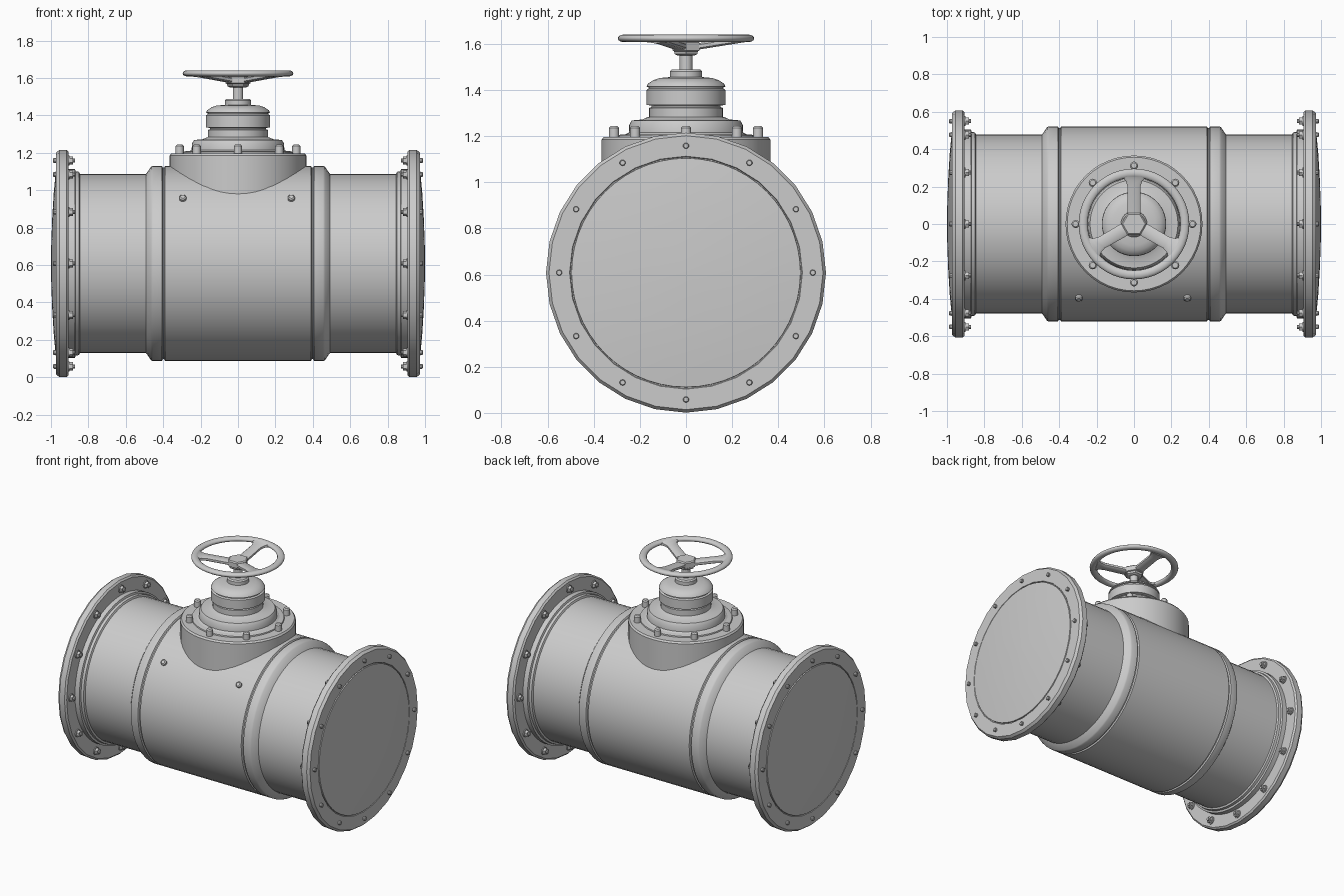
import bpy, bmesh
from math import sin, cos, pi, radians, sqrt
from mathutils import Matrix, Vector

if "Cube" in bpy.data.objects:
    bpy.data.objects.remove(bpy.data.objects["Cube"])

CZ = 0.608  # height of the pipe axis


def finish(name, bm, angle=32):
    bmesh.ops.recalc_face_normals(bm, faces=bm.faces)
    me = bpy.data.meshes.new(name)
    bm.to_mesh(me)
    bm.free()
    ob = bpy.data.objects.new(name, me)
    bpy.context.collection.objects.link(ob)
    bpy.ops.object.select_all(action='DESELECT')
    ob.select_set(True)
    bpy.context.view_layer.objects.active = ob
    bpy.ops.object.shade_smooth_by_angle(angle=radians(angle))
    return ob


def add_lathe(bm, profile, n, mat=Matrix()):
    """Revolve (height, radius) points about local z; end rings are capped."""
    rings = [[bm.verts.new(mat @ Vector((r * cos(2 * pi * i / n), r * sin(2 * pi * i / n), h)))
              for i in range(n)] for h, r in profile]
    for a, b in zip(rings, rings[1:]):
        for i in range(n):
            j = (i + 1) % n
            bm.faces.new((a[i], a[j], b[j], b[i]))
    bm.faces.new(rings[0])
    bm.faces.new(rings[-1])


def lathe(name, profile, n=56, mat=Matrix()):
    bm = bmesh.new()
    add_lathe(bm, profile, n, mat)
    return finish(name, bm)


def along_x(side, offset=Vector((0, 0, 0))):
    """Local z pointing out along +x or -x, on the pipe axis."""
    return (Matrix.Translation(Vector((0, 0, CZ)) + offset)
            @ Matrix.Rotation(side * pi / 2, 4, 'Y'))


# Main body with grooves and chamfered collars
half = [(0.39, 0.522), (0.395, 0.512), (0.402, 0.512), (0.407, 0.522),
        (0.455, 0.522), (0.465, 0.517), (0.492, 0.478), (0.492, 0.46)]
body = [(-h, r) for h, r in reversed(half)] + half
lathe("valve_body", body, 56, along_x(1))

for side, word in ((1, "right"), (-1, "left")):
    # Pipe with the weld collar next to the flange
    lathe(word + "_pipe", [(0.44, 0.478), (0.845, 0.478), (0.85, 0.49), (0.868, 0.492),
                           (0.872, 0.505), (0.89, 0.505), (0.91, 0.505)], 56, along_x(side))
    # End flange
    lathe(word + "_flange", [(0.906, 0.47), (0.906, 0.596), (0.916, 0.607), (0.955, 0.607),
                             (0.972, 0.594), (0.972, 0.505), (0.966, 0.502), (0.966, 0.3)],
          28, along_x(side))
    # Slightly domed end plate
    lathe(word + "_end_plate", [(0.96, 0.498), (0.974, 0.496), (0.985, 0.38),
                                (0.993, 0.25), (0.998, 0.12), (1.0, 0.03)], 56, along_x(side))
    # Ring of flange bolts: washer, hex nut, shank and tip on the outer face
    bm = bmesh.new()
    for k in range(12):
        a = k * pi / 6
        m = along_x(side, Vector((0, 0.55 * cos(a), 0.55 * sin(a))))
        add_lathe(bm, [(0.91, 0.027), (0.9, 0.027)], 16, m)
        add_lathe(bm, [(0.902, 0.022), (0.882, 0.022)], 6, m)
        add_lathe(bm, [(0.885, 0.011), (0.872, 0.011)], 10, m)
        add_lathe(bm, [(0.965, 0.013), (0.985, 0.013), (0.988, 0.01)], 10, m)
    finish(word + "_flange_bolts", bm)

# Saddle that carries the bonnet
lathe("saddle", [(0.9, 0.366), (1.185, 0.366), (1.196, 0.357), (1.196, 0.1)], 48)

# Bonnet: base plate, stepped gland and domed cap
lathe("bonnet", [(1.18, 0.27), (1.205, 0.268), (1.215, 0.248), (1.25, 0.246), (1.268, 0.235),
                 (1.272, 0.19), (1.28, 0.172), (1.284, 0.16), (1.322, 0.16), (1.326, 0.15),
                 (1.332, 0.15), (1.336, 0.172), (1.4, 0.172), (1.406, 0.162), (1.412, 0.162),
                 (1.415, 0.171), (1.427, 0.165), (1.443, 0.142), (1.452, 0.115),
                 (1.456, 0.07), (1.48, 0.07), (1.488, 0.062), (1.488, 0.02)], 48)

# Stepped seal ring under the bonnet
lathe("bonnet_gasket", [(1.19, 0.295), (1.204, 0.292), (1.208, 0.28), (1.208, 0.2)], 48)

# Bonnet bolts
bm = bmesh.new()
for k in range(8):
    a = k * pi / 4
    m = Matrix.Translation((0.312 * cos(a), 0.312 * sin(a), 0))
    add_lathe(bm, [(1.18, 0.022), (1.235, 0.022), (1.243, 0.015)], 12, m)
finish("bonnet_bolts", bm)

# Two small plugs on the front of the body
bm = bmesh.new()
for x in (-0.295, 0.285):
    d = Vector((0, -0.75, 0.66)).normalized()
    m = Matrix.Translation(Vector((x, 0, CZ))) @ d.to_track_quat('Z', 'Y').to_matrix().to_4x4()
    add_lathe(bm, [(0.5, 0.019), (0.535, 0.019), (0.541, 0.012)], 14, m)
finish("front_plugs", bm)

# Stem and handwheel hub
lathe("stem", [(1.47, 0.028), (1.57, 0.028)], 20)
lathe("wheel_hub", [(1.55, 0.045), (1.556, 0.056), (1.568, 0.06), (1.572, 0.068),
                    (1.605, 0.068), (1.612, 0.06)], 6)

# Handwheel rim: flattened torus
bpy.ops.mesh.primitive_torus_add(major_segments=48, minor_segments=12, major_radius=0.272,
                                 minor_radius=0.024, location=(0, 0, 1.624))
rim = bpy.context.object
rim.name = "wheel_rim"
rim.scale.z = 0.68
bpy.ops.object.shade_smooth()

# Three spokes dropping from rim to hub, flared at the rim
bm = bmesh.new()
outline = [(0.04, 0.036), (0.2, 0.034), (0.232, 0.045), (0.255, 0.075)]
for k in range(3):
    rot = Matrix.Rotation(pi / 2 + k * 2 * pi / 3, 4, 'Z')
    sections = []
    for r, w in outline:
        z = 1.587 + 0.16 * (r - 0.04)
        sections.append([bm.verts.new(rot @ Vector((r, y, z + dz)))
                         for y, dz in ((-w, -0.007), (-w * 0.7, -0.014), (w * 0.7, -0.014),
                                       (w, -0.007), (w, 0.007), (w * 0.7, 0.014),
                                       (-w * 0.7, 0.014), (-w, 0.007))])
    for a, b in zip(sections, sections[1:]):
        for i in range(8):
            j = (i + 1) % 8
            bm.faces.new((a[i], a[j], b[j], b[i]))
    bm.faces.new(sections[0])
    bm.faces.new(sections[-1])
finish("wheel_spokes", bm, 40)
